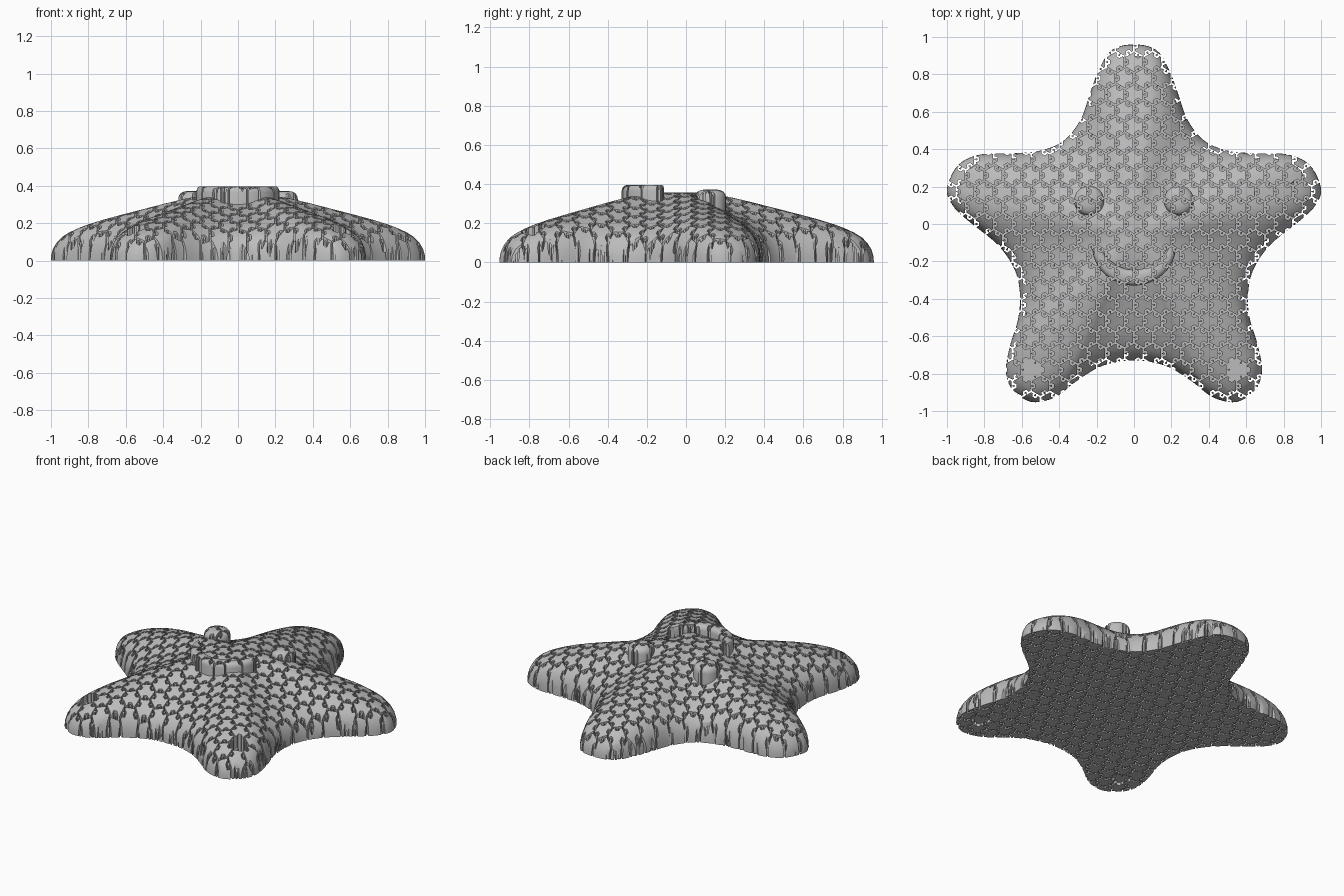
import bpy, bmesh, math
from mathutils import Vector

if "Cube" in bpy.data.objects:
    bpy.data.objects.remove(bpy.data.objects["Cube"])

grey = bpy.data.materials.new("light grey")
grey.diffuse_color = (0.5, 0.5, 0.5, 1)
grey.use_nodes = True
grey.node_tree.nodes["Principled BSDF"].inputs["Base Color"].default_value = grey.diffuse_color
CENTRE = Vector((0, -0.05))


def make_object(name, bm):
    bmesh.ops.recalc_face_normals(bm, faces=bm.faces)
    mesh = bpy.data.meshes.new(name)
    bm.to_mesh(mesh)
    bm.free()
    mesh.materials.append(grey)
    ob = bpy.data.objects.new(name, mesh)
    bpy.context.collection.objects.link(ob)
    return ob


def spline(pts, steps):
    """Closed Catmull-Rom curve."""
    out, n = [], len(pts)
    for i in range(n):
        a, b, c, d = (pts[(i + k) % n] for k in (-1, 0, 1, 2))
        for s in range(steps):
            t = s / steps
            out.append(0.5 * (2 * b + (c - a) * t + (2 * a - 5 * b + 4 * c - d) * t * t
                              + (3 * b - a - 3 * c + d) * t ** 3))
    return out


def skin(bm, rings, closed_ends=True):
    """Bridge successive vertex rings and fan-cap both ends."""
    n = len(rings[0])
    for r0, r1 in zip(rings, rings[1:]):
        for i in range(n):
            j = (i + 1) % n
            bm.faces.new((r0[i], r0[j], r1[j], r1[i]))
    for ring in (rings[0], rings[-1]):
        mid = bm.verts.new(sum((v.co for v in ring), Vector()) / n)
        for i in range(n):
            bm.faces.new((ring[i], ring[(i + 1) % n], mid))


# Star outline: right half, mirrored to the left
half = [(0, .96), (.12, .93), (.19, .82), (.235, .7), (.285, .56), (.37, .45), (.49, .395),
        (.64, .378), (.82, .372), (.94, .315), (1, .19), (.97, .1), (.89, .02), (.73, -.11),
        (.64, -.24), (.61, -.37), (.62, -.51), (.66, -.64), (.685, -.78), (.655, -.88),
        (.58, -.94), (.51, -.952), (.41, -.92), (.30, -.835), (.165, -.757), (0, -.73)]
outline = spline([Vector(p) for p in half]
                 + [Vector((-x, y)) for x, y in half[-2:0:-1]], 5)


def star_ring(bm, s, z):
    return [bm.verts.new((*(CENTRE + (p - CENTRE) * s), z)) for p in outline]


# Domed body: shrinking star rings from the rim to the crown
profile = [(1, 0), (.998, .03), (.988, .065), (.968, .098), (.94, .127), (.9, .152),
           (.85, .175), (.8, .194), (.72, .219), (.62, .246), (.5, .277), (.38, .308),
           (.27, .334), (.17, .35), (.08, .358)]
bm = bmesh.new()
skin(bm, [star_ring(bm, s, z) for s, z in profile])
body = make_object("starfish_body", bm)

# Linking layer that holds the tiles together inside the grooves
bm = bmesh.new()
skin(bm, [star_ring(bm, .94, .02), star_ring(bm, .94, .05)])
make_object("inner_link_layer", bm)


# Eyes: flattened domes
def eye(name, x):
    bm = bmesh.new()
    prof = [(.08, .2), (.08, .33), (.076, .348), (.066, .361), (.05, .369), (.025, .373)]
    skin(bm, [[bm.verts.new((x + r * math.cos(k * math.tau / 32),
                             .125 + r * math.sin(k * math.tau / 32), z))
               for k in range(32)] for r, z in prof])
    return make_object(name, bm)


# Smile: crescent with rounded upper edges, narrowing to its ends
def smile():
    bm = bmesh.new()
    rings = []
    steps = 32
    section = [(-1, .25), (-1, .365), (-.9, .382), (-.65, .392), (-.25, .396),
               (.25, .396), (.65, .392), (.9, .382), (1, .365), (1, .25)]
    for k in range(steps + 1):
        u = 2 * k / steps - 1
        a = math.radians(-90 + 86 * u)
        w = .012 + .03 * math.sqrt(max(0, 1 - u * u))
        rad = .187 + .018 * u * u
        rings.append([bm.verts.new(((rad + w * o) * math.cos(a),
                                    -.1 + (rad + w * o) * math.sin(a), z)) for o, z in section])
    skin(bm, rings)
    return make_object("smile", bm)


# Interlocking tile: hexagon with alternating tabs and sockets
PITCH, GAP = 0.1, 0.009
SIDE = PITCH / math.sqrt(3)
tab = [(0, 0), (.39, 0), (.31, .15), (.38, .29), (.62, .29), (.69, .15), (.61, 0)]
corners = [Vector((math.cos(math.radians(60 * i - 30)), math.sin(math.radians(60 * i - 30)))) * SIDE
           for i in range(6)]
tile = []
for i in range(6):
    a, b = corners[i], corners[(i + 1) % 6]
    along = b - a
    out = Vector((along.y, -along.x)) * (1 if i % 2 == 0 else -1)
    tile += [a + along * t + out * h for t, h in tab]


def inset(poly, d):
    res = []
    for i, p in enumerate(poly):
        e0 = (p - poly[i - 1]).normalized()
        e1 = (poly[(i + 1) % len(poly)] - p).normalized()
        n0, n1 = Vector((-e0.y, e0.x)), Vector((-e1.y, e1.x))
        res.append(p + (n0 + n1) * d / (1 + n0.dot(n1)))
    return res


tile = inset(tile, GAP / 2)
bm = bmesh.new()
for row in range(-13, 14):
    for col in range(-12, 13):
        c = Vector(((col + .5 * (row % 2)) * PITCH, row * PITCH * math.sqrt(3) / 2))
        if min((c - p).length for p in outline) > .12 and c.length > .95:
            continue
        skin(bm, [[bm.verts.new((*(p + c), z)) for p in tile] for z in (-.1, .6)])
tiles = make_object("tile_cutter", bm)
tiles.hide_render = True

# Split every visible part into tiles
for ob in (body, eye("eye_right", .24), eye("eye_left", -.24), smile()):
    mod = ob.modifiers.new("tiles", 'BOOLEAN')
    mod.operation, mod.solver, mod.object = 'INTERSECT', 'MANIFOLD', tiles
    bpy.ops.object.select_all(action='DESELECT')
    bpy.context.view_layer.objects.active = ob
    ob.select_set(True)
    bpy.ops.object.modifier_apply(modifier=mod.name)
    bpy.ops.object.shade_smooth_by_angle(angle=math.radians(35))
bpy.data.objects.remove(tiles)
